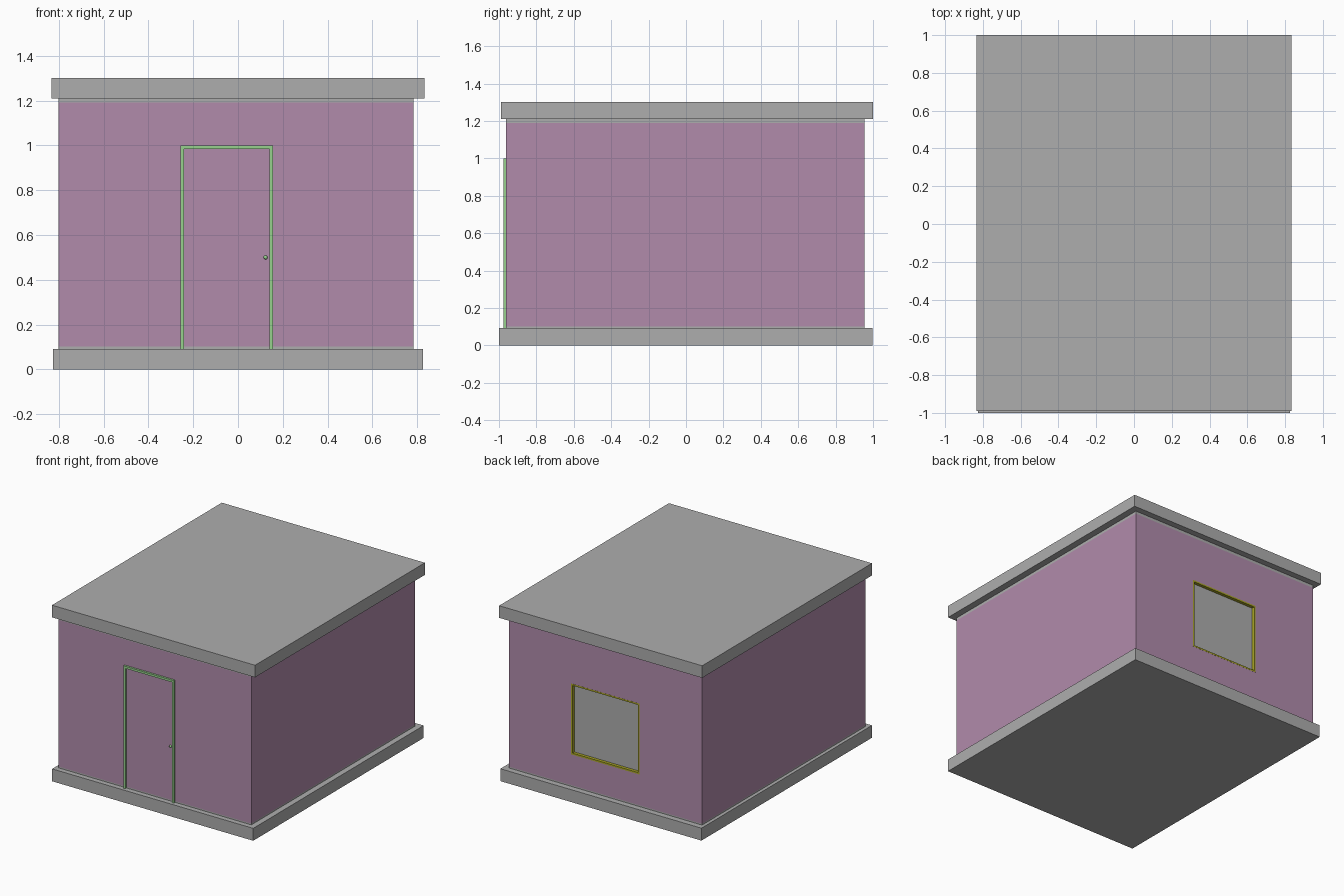
import bpy

if "Cube" in bpy.data.objects:
    bpy.data.objects.remove(bpy.data.objects["Cube"], do_unlink=True)


def material(name, rgb):
    mat = bpy.data.materials.new(name)
    mat.use_nodes = True
    color = (*rgb, 1.0)
    mat.diffuse_color = color
    mat.node_tree.nodes["Principled BSDF"].inputs["Base Color"].default_value = color
    return mat


GREY = material("concrete grey", (0.42, 0.42, 0.42))
PURPLE = material("mauve wall", (0.44, 0.26, 0.41))
GREEN = material("light green", (0.31, 0.64, 0.27))
OLIVE = material("olive yellow", (0.40, 0.38, 0.02))


def box(name, xs, ys, zs, mat):
    """Box given by its extent along each axis."""
    spans = (xs, ys, zs)
    bpy.ops.mesh.primitive_cube_add(size=1, location=[(a + b) / 2 for a, b in spans])
    obj = bpy.context.object
    obj.name = name
    obj.scale = [b - a for a, b in spans]
    bpy.ops.object.transform_apply(location=False, rotation=False, scale=True)
    obj.data.materials.append(mat)
    return obj


def frame(name, xs, ys, zs, width, mat, has_sill):
    """Upright bars around an opening, with a head and an optional sill."""
    x0, x1 = xs
    z0, z1 = zs
    box(name + "_jamb_right", (x0, x0 + width), ys, zs, mat)
    box(name + "_jamb_left", (x1 - width, x1), ys, zs, mat)
    inner = (x0 + width, x1 - width)
    box(name + "_head", inner, ys, (z1 - width, z1), mat)
    if has_sill:
        box(name + "_sill", inner, ys, (z0, z0 + width), mat)


# Foundation and flat roof
BASE_TOP, ROOF_BOTTOM = 0.092, 1.21
box("foundation", (-0.825, 0.825), (-1.0, 0.997), (0, BASE_TOP), GREY)
box("roof", (-0.833, 0.833), (-0.99, 1.0), (ROOF_BOTTOM, 1.30), GREY)

# Walls between two thin grey bands
WALL_X, FRONT, BACK = (-0.80, 0.783), -0.962, 0.954
WALL_Z = (0.102, 1.19)
walls = box("walls", WALL_X, (FRONT, BACK), WALL_Z, PURPLE)
box("lower_band", WALL_X, (FRONT, BACK), (BASE_TOP, WALL_Z[0]), GREY)
box("upper_band", WALL_X, (FRONT, BACK), (WALL_Z[1], ROOF_BOTTOM), GREY)

# Window recess in the back wall
WIN_X, WIN_Z, RECESS = (-0.287, 0.274), (0.33, 0.855), 0.03
cutter = box("window_cutter", WIN_X, (BACK - RECESS, BACK + 0.1), WIN_Z, PURPLE)
cutter.hide_render = True
cut = walls.modifiers.new("window opening", "BOOLEAN")
cut.operation = "DIFFERENCE"
cut.solver = "EXACT"
cut.object = cutter
bpy.context.view_layer.objects.active = walls
bpy.ops.object.modifier_apply(modifier=cut.name)
bpy.data.objects.remove(cutter, do_unlink=True)

# Window frame and pane
frame("window_frame", WIN_X, (BACK - RECESS, BACK + 0.001), WIN_Z, 0.012, OLIVE, True)
box("window_pane", (WIN_X[0] + 0.012, WIN_X[1] - 0.012),
    (BACK - RECESS, BACK - RECESS + 0.008), (WIN_Z[0] + 0.012, WIN_Z[1] - 0.012), GREY)

# Door frame standing proud of the front wall
frame("door_frame", (-0.257, 0.157), (FRONT - 0.015, FRONT), (BASE_TOP, 1.0),
      0.016, GREEN, False)

# Door knob
bpy.ops.mesh.primitive_uv_sphere_add(segments=16, ring_count=8, radius=0.009,
                                     location=(0.123, FRONT - 0.005, 0.5))
knob = bpy.context.object
knob.name = "door_knob"
knob.data.materials.append(GREEN)
bpy.ops.object.shade_smooth_by_angle()
